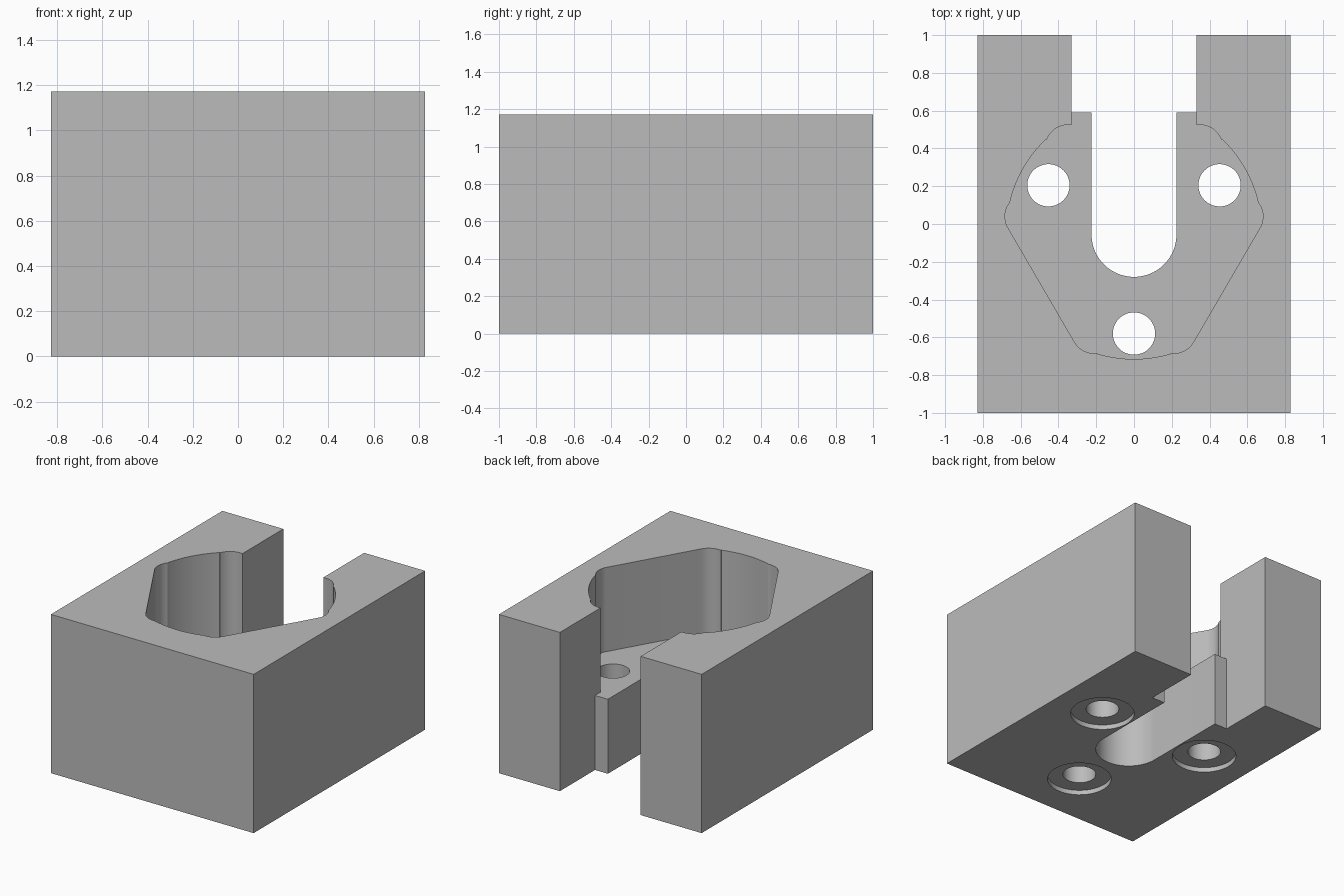
import bpy
import bmesh
from math import sin, cos, radians

HALF_W, HEIGHT, FLOOR = 0.828, 1.172, 0.55
NOTCH, SLOT, STEP_Y = 0.33, 0.225, 0.59

if "Cube" in bpy.data.objects:
    bpy.data.objects.remove(bpy.data.objects["Cube"])

grey = bpy.data.materials.new("plain grey")
grey.use_nodes = True
colour = (0.5, 0.5, 0.5, 1)
grey.diffuse_color = colour
grey.node_tree.nodes["Principled BSDF"].inputs["Base Color"].default_value = colour


def arc(cx, cy, r, start, end, steps=12):
    angles = [radians(start + (end - start) * i / steps) for i in range(steps + 1)]
    return [(cx + r * cos(a), cy + r * sin(a)) for a in angles]


def mirrored(half):
    """Close a right-hand outline with its reflection in x."""
    return half + [(-x, y) for x, y in reversed(half) if abs(x) > 1e-5]


def prism(name, outline, z0, z1):
    bm = bmesh.new()
    face = bm.faces.new([bm.verts.new((x, y, z0)) for x, y in outline])
    top = bmesh.ops.extrude_face_region(bm, geom=[face])["geom"]
    verts = [v for v in top if isinstance(v, bmesh.types.BMVert)]
    bmesh.ops.translate(bm, verts=verts, vec=(0, 0, z1 - z0))
    bmesh.ops.recalc_face_normals(bm, faces=bm.faces[:])
    mesh = bpy.data.meshes.new(name)
    bm.to_mesh(mesh)
    bm.free()
    mesh.materials.append(grey)
    obj = bpy.data.objects.new(name, mesh)
    bpy.context.collection.objects.link(obj)
    return obj


def cut(target, cutter):
    cutter.hide_render = True
    mod = target.modifiers.new("cut", "BOOLEAN")
    mod.operation, mod.solver, mod.object = "DIFFERENCE", "EXACT", cutter
    bpy.context.view_layer.objects.active = target
    bpy.ops.object.modifier_apply(modifier=mod.name)
    bpy.data.objects.remove(cutter)


# Block with a stepped, round-ended slot open at the back
block_half = arc(0, -0.055, SLOT, -90, 0, 20) + [
    (SLOT, STEP_Y), (NOTCH, STEP_Y), (NOTCH, 1), (HALF_W, 1), (HALF_W, -1)]
block = prism("block", mirrored(block_half), 0, HEIGHT)

# Three-lobed pocket, open to the back notch
pocket_half = (
    arc(0, -0.04, 0.675, -90, -73.4)
    + arc(0.211, -0.565, 0.12, -99, -30)
    + arc(0.563, 0.04, 0.12, -30, 39)
    + arc(0, -0.04, 0.675, 13.5, 46.4, 18)
    + arc(0.349, 0.405, 0.12, 21, 90)
    + [(NOTCH, 0.525), (NOTCH, 0.7)])
cut(block, prism("pocket_cutter", mirrored(pocket_half), FLOOR, HEIGHT + 0.1))

# Bolt holes with shallow counterbores underneath
for x, y in [(0, -0.58), (0.453, 0.205), (-0.453, 0.205)]:
    for radius, top in [(0.112, FLOOR + 0.1), (0.217, 0.035)]:
        ring = arc(x, y, radius, 0, 360, 48)[:-1]
        cut(block, prism("hole_cutter", ring, -0.1, top))

# Smooth the curved walls, keep the edges sharp
bpy.ops.object.select_all(action="DESELECT")
block.select_set(True)
bpy.context.view_layer.objects.active = block
bpy.ops.object.shade_smooth_by_angle(angle=radians(25))
